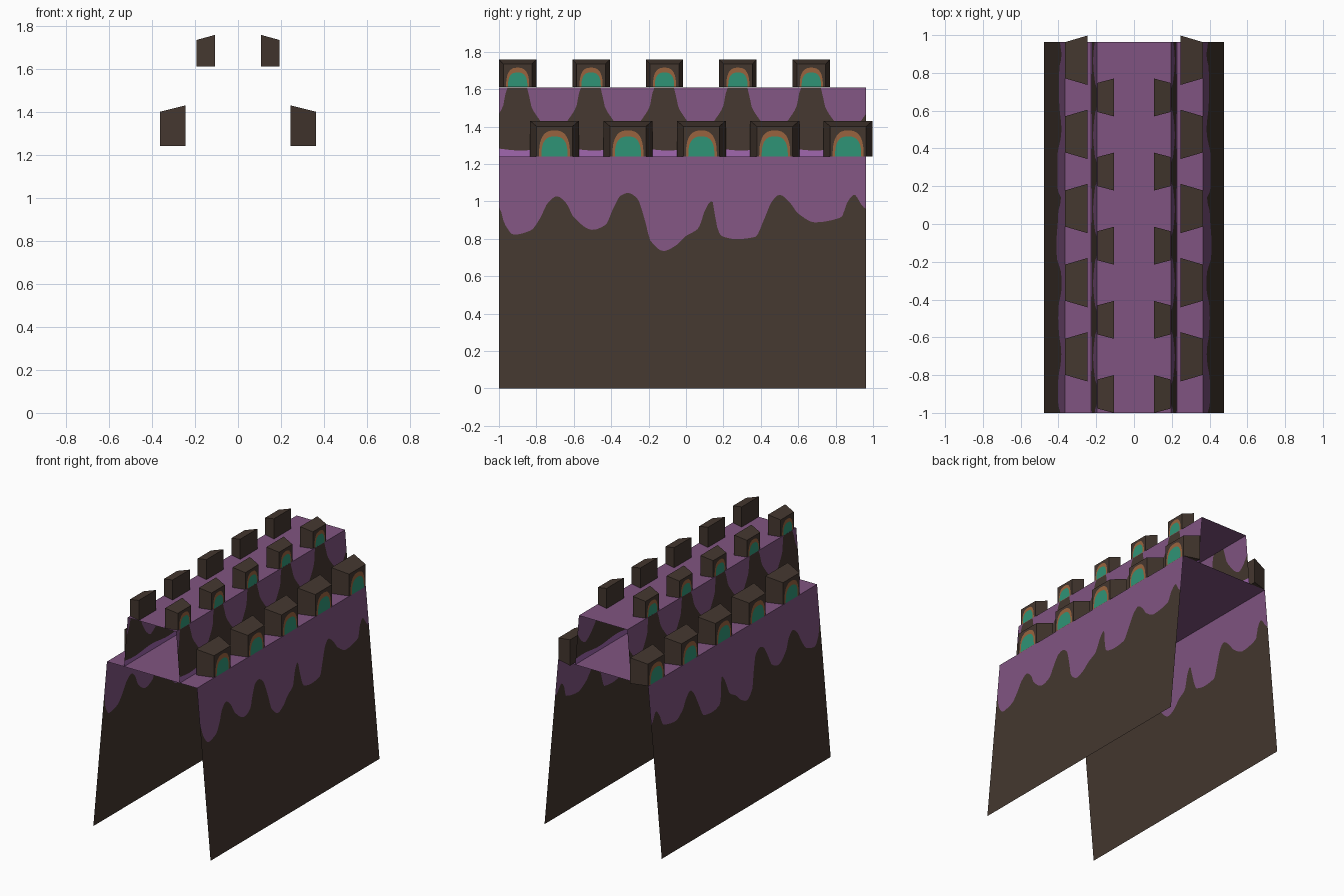
import bpy
import math

if "Cube" in bpy.data.objects:
    bpy.data.objects.remove(bpy.data.objects["Cube"])


def material(name, r, g, b):
    def lin(c):
        c /= 255
        return c / 12.92 if c <= 0.04045 else ((c + 0.055) / 1.055) ** 2.4
    m = bpy.data.materials.new(name)
    m.diffuse_color = (lin(r), lin(g), lin(b), 1)
    m.use_nodes = True
    m.node_tree.nodes["Principled BSDF"].inputs["Base Color"].default_value = m.diffuse_color
    return m


BROWN = material("dark brown", 68, 55, 47)
PURPLE = material("purple", 128, 84, 129)
LILAC = material("light purple", 156, 100, 170)
GREEN = material("green", 47, 148, 118)
ORANGE = material("orange brown", 152, 100, 62)

Y0, Y1 = -1.0, 0.963          # ends of the walls
LEDGE, ROOF = 1.24, 1.61      # heights of the two decks
STEP = 0.3925                 # spacing of the battlements


def make(name, verts, faces, mats, index=None, mirror=True):
    me = bpy.data.meshes.new(name)
    me.from_pydata(verts, [], faces)
    for m in mats:
        me.materials.append(m)
    if index:
        for p, i in zip(me.polygons, index):
            p.material_index = i
    ob = bpy.data.objects.new(name, me)
    bpy.context.collection.objects.link(ob)
    if mirror:
        mod = ob.modifiers.new("mirror", "MIRROR")
        mod.use_mirror_merge = False
    return ob


def curve(points, y):
    """Smooth height through the listed points (Hermite with limited slopes)."""
    n = len(points)
    i = 0
    while i < n - 2 and y > points[i + 1][0]:
        i += 1

    def slope(k):
        if k in (0, n - 1):
            return 0
        (ya, za), (yb, zb), (yc, zc) = points[k - 1:k + 2]
        d1, d2 = (zb - za) / (yb - ya), (zc - zb) / (yc - yb)
        return 0 if d1 * d2 <= 0 else 2 * d1 * d2 / (d1 + d2)
    (ya, za), (yb, zb) = points[i], points[i + 1]
    h = yb - ya
    t = min(max((y - ya) / h, 0), 1)
    return ((2 * t**3 - 3 * t**2 + 1) * za + (t**3 - 2 * t**2 + t) * h * slope(i)
            + (3 * t**2 - 2 * t**3) * zb + (t**3 - t**2) * h * slope(i + 1))


def wall(name, bottom, top, borders, mats, n=170):
    """Sloping single sheet, cut into colour bands along the border curves."""
    (xb, zb), (xt, zt) = bottom, top
    rows = len(borders) + 2
    verts, faces, index = [], [], []
    for k in range(n + 1):
        y = Y0 + (Y1 - Y0) * k / n
        for z in [zb] + [b(y) for b in borders] + [zt]:
            verts.append((xb + (xt - xb) * (z - zb) / (zt - zb), y, z))
        if k:
            for r in range(rows - 1):
                a, b = (k - 1) * rows + r, k * rows + r
                faces.append((a, b, b + 1, a + 1))
                index.append(r)
    make(name, verts, faces, mats, index)


# lower walls with dripping purple top
DRIPS = [(-1, .97), (-.97, .88), (-.92, .822), (-.83, .845), (-.78, .91), (-.74, .99),
         (-.69, 1.027), (-.64, .99), (-.60, .915), (-.50, .848), (-.43, .875),
         (-.39, .96), (-.35, 1.03), (-.31, 1.045), (-.26, 1.015), (-.22, .90),
         (-.19, .79), (-.12, .735), (-.06, .76), (0, .815), (.065, .855),
         (.105, .96), (.135, 1.0), (.15, .99), (.157, .90), (.19, .815),
         (.27, .798), (.37, .81), (.42, .91), (.46, 1.0), (.50, 1.035), (.55, 1.0),
         (.60, .935), (.69, .888), (.83, .915), (.865, 1.0), (.90, 1.035),
         (.94, .98), (.963, .96)]
wall("lower_wall", (0.477, 0), (0.366, LEDGE),
     [lambda y: curve(DRIPS, y)], [BROWN, PURPLE])

# upper walls: brown pillars under each upper battlement, lilac foot
PILLAR = [(0, 1.609), (.055, 1.609), (.065, 1.56), (.075, 1.51), (.11, 1.45), (.15, 1.40), (.2, 1.37)]


def pillar_edge(y):
    d = abs((y + 0.903 + STEP / 2) % STEP - STEP / 2)
    return curve(PILLAR, d)


wall("upper_wall", (0.227, LEDGE), (0.197, ROOF),
     [lambda y: 1.28 + 0.008 * math.sin(16 * y), pillar_edge], [LILAC, BROWN, PURPLE])

# decks
for name, x, z in (("lower_deck", 0.366, LEDGE), ("roof_deck", 0.197, ROOF)):
    make(name, [(-x, Y0, z), (x, Y0, z), (x, Y1, z), (-x, Y1, z)],
         [(0, 1, 2, 3)], [PURPLE], mirror=False)


def arch(name, x, yc, z, hw, h, mat, n=20):
    """Thin round-shouldered window plate facing outwards."""
    pts = []
    for k in range(n + 1):
        a = math.pi * k / n
        c, s = math.cos(a), max(math.sin(a), 0)
        pts.append((x, yc + hw * math.copysign(abs(c) ** 0.75, c), z + h * s ** 0.75))
    make(name, pts, [tuple(range(n + 1))], [mat])


def battlement(name, yc, z, xi, xo, hwi, hwo, hi, ho, orange, green):
    """Tapered block, wider on the inner side, with an arched window."""
    z += 0.001
    v = []
    for x, w, h in ((xi, hwi, hi), (xo, hwo, ho)):
        v += [(x, yc - w, z), (x, yc + w, z), (x, yc + w, z + h), (x, yc - w, z + h)]
    f = [(0, 3, 2, 1), (4, 5, 6, 7), (0, 1, 5, 4), (1, 2, 6, 5), (2, 3, 7, 6), (3, 0, 4, 7)]
    make(name, v, f, [BROWN])
    arch(name + "_window_frame", xo + 0.002, yc, z, *orange, ORANGE)
    arch(name + "_window", xo + 0.004, yc, z, *green, GREEN)


# two rows of battlements
for i in range(5):
    battlement(f"lower_battlement_{i}", -0.703 + STEP * i, LEDGE, 0.245, 0.364,
               0.131, 0.096, 0.19, 0.16, (0.083, 0.138), (0.07, 0.106))
    battlement(f"upper_battlement_{i}", -0.90 + STEP * i, ROOF, 0.107, 0.194,
               0.10, 0.077, 0.148, 0.124, (0.062, 0.104), (0.052, 0.078))
